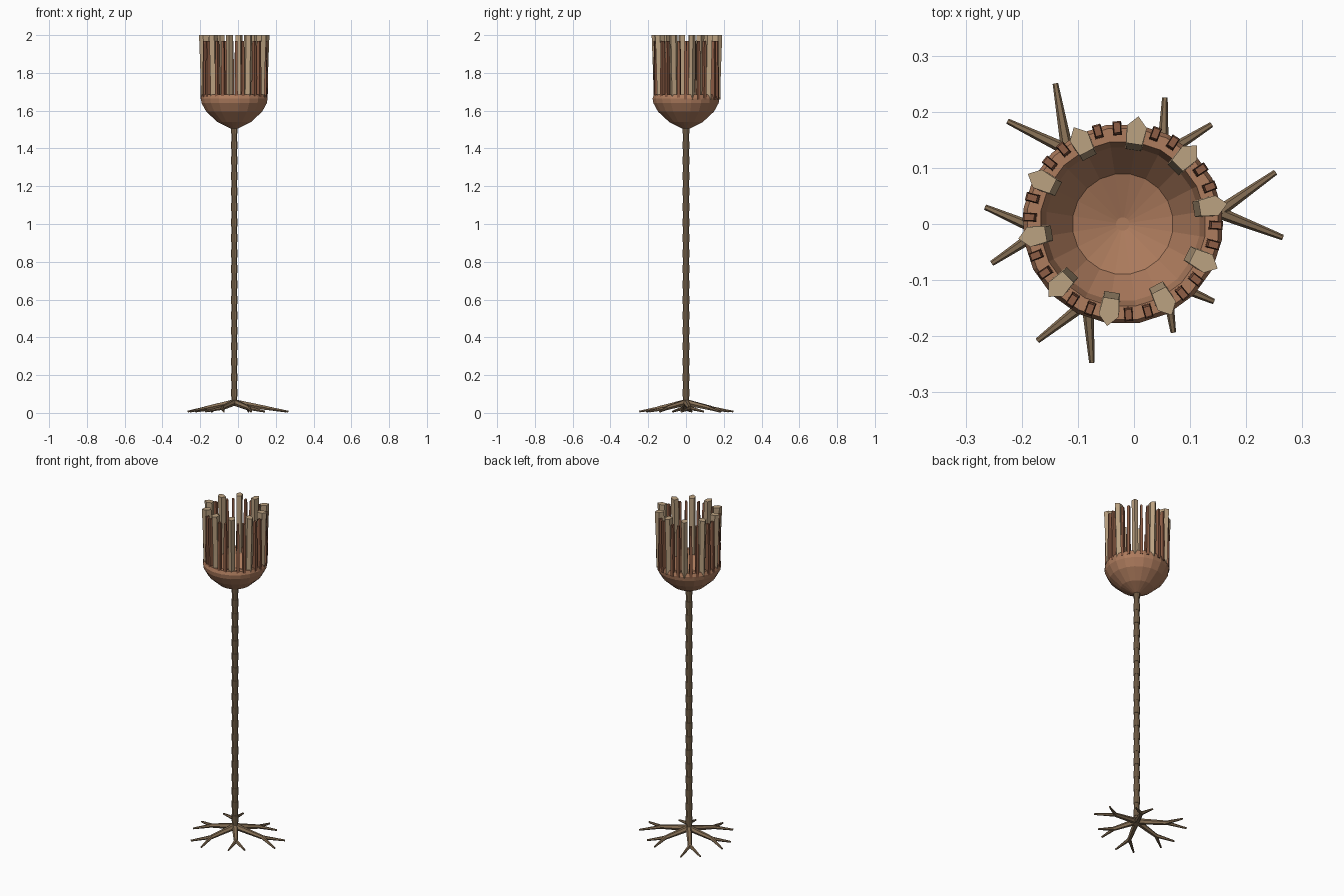
import bpy, bmesh, math
from mathutils import Vector

if "Cube" in bpy.data.objects:
    bpy.data.objects.remove(bpy.data.objects["Cube"])

CX, CY = -0.02, 0.0


def mat(name, c):
    m = bpy.data.materials.new(name)
    m.diffuse_color = (*c, 1)
    m.use_nodes = True
    m.node_tree.nodes["Principled BSDF"].inputs["Base Color"].default_value = m.diffuse_color
    return m


TAN = mat("tan", (0.50, 0.36, 0.22))
CLAY = mat("clay", (0.42, 0.20, 0.11))
STEM = mat("stem_brown", (0.24, 0.16, 0.09))
RUST = mat("rust", (0.27, 0.11, 0.06))


def finish(bm, name, m):
    bmesh.ops.recalc_face_normals(bm, faces=bm.faces)
    me = bpy.data.meshes.new(name)
    bm.to_mesh(me)
    bm.free()
    me.materials.append(m)
    ob = bpy.data.objects.new(name, me)
    bpy.context.collection.objects.link(ob)
    return ob


def loft(bm, rings):
    # skin a list of equal-length point loops and cap both ends
    vs = [[bm.verts.new(p) for p in r] for r in rings]
    n = len(vs[0])
    for a, b in zip(vs, vs[1:]):
        for i in range(n):
            bm.faces.new((a[i], a[(i + 1) % n], b[(i + 1) % n], b[i]))
    bm.faces.new(vs[0])
    bm.faces.new(vs[-1])


def circle(r, z, n, off=0.0):
    return [(CX + r * math.cos(2 * math.pi * i / n + off),
             CY + r * math.sin(2 * math.pi * i / n + off), z) for i in range(n)]


def lathe(name, profile, n, m):
    bm = bmesh.new()
    loft(bm, [circle(r, z, n, math.pi / n) for r, z in profile])
    return finish(bm, name, m)


# stem of stacked discs, alternately wide and narrow
prof = []
COUNT = 36
for i in range(COUNT):
    z0 = 0.045 + i * 1.475 / COUNT
    z1 = z0 + 1.475 / COUNT
    r = 0.019 if i % 2 else 0.0165
    prof += [(r, z0), (r, z1)]
lathe("stem", prof, 10, STEM)

# open bowl with a thick rim
lathe("cup", [(0.02, 1.505), (0.09, 1.54), (0.15, 1.595), (0.175, 1.64),
              (0.179, 1.665), (0.172, 1.685), (0.148, 1.685), (0.138, 1.65),
              (0.09, 1.585), (0.012, 1.56)], 20, CLAY)


def tube(bm, a, b, ra, rb, n=6):
    q = (b - a).to_track_quat('Z', 'Y')
    loft(bm, [[p + q @ Vector((r * math.cos(2 * math.pi * i / n),
                               r * math.sin(2 * math.pi * i / n), 0))
               for i in range(n)] for p, r in ((a, ra), (b, rb))])


# forked roots, two tips each
TIPS = [((0.265, -0.024), (0.252, 0.092)), ((0.055, 0.225), (0.138, 0.177)),
        ((-0.14, 0.25), (-0.225, 0.183)), ((-0.265, 0.03), (-0.253, -0.07)),
        ((-0.172, -0.208), (-0.075, -0.247)), ((0.07, -0.193), (0.142, -0.138))]
base = Vector((CX, CY, 0.056))
for k, pair in enumerate(TIPS):
    bm = bmesh.new()
    ends = [Vector((x, y, 0.007)) for x, y in pair]
    fork = base.lerp((ends[0] + ends[1]) / 2, 0.61)
    fork.z = 0.026
    tube(bm, base, fork, 0.018, 0.012)
    for e in ends:
        tube(bm, fork, e, 0.011, 0.005)
    finish(bm, f"root_{k + 1}", STEM)


def ray(name, ang, section, stations, m):
    # stations: (z, radial shift, scale); section: (radial, sideways) points
    bm = bmesh.new()
    u = Vector((math.cos(ang), math.sin(ang), 0))
    v = Vector((-u.y, u.x, 0))
    c = Vector((CX, CY + 0.005, 0))
    loft(bm, [[c + u * (sh + x * s) + v * (y * s) + Vector((0, 0, z))
               for x, y in section] for z, sh, s in stations])
    return finish(bm, name, m)


# ten stout arms with a keeled outer face, thin side branches between them
ARM = [(-0.025, -0.014), (0.006, -0.018), (0.025, 0), (0.006, 0.018), (-0.025, 0.014)]
TWIG = [(-0.012, -0.008), (0.012, -0.008), (0.012, 0.008), (-0.012, 0.008)]
for k in range(30):
    a = math.radians(9.5 + 12 * k)
    if k % 3 == 0:
        ray(f"arm_{k // 3 + 1}", a, ARM,
            [(1.66, 0.153, 1), (1.76, 0.156, 0.97), (1.88, 0.160, 0.97), (2.0, 0.164, 1)], TAN)
    else:
        ray(f"side_branch_{k + 1}", a, TWIG,
            [(1.66, 0.165, 1), (1.78, 0.167, 0.95), (1.9, 0.165, 0.85), (1.97, 0.167, 0.75)], RUST)
